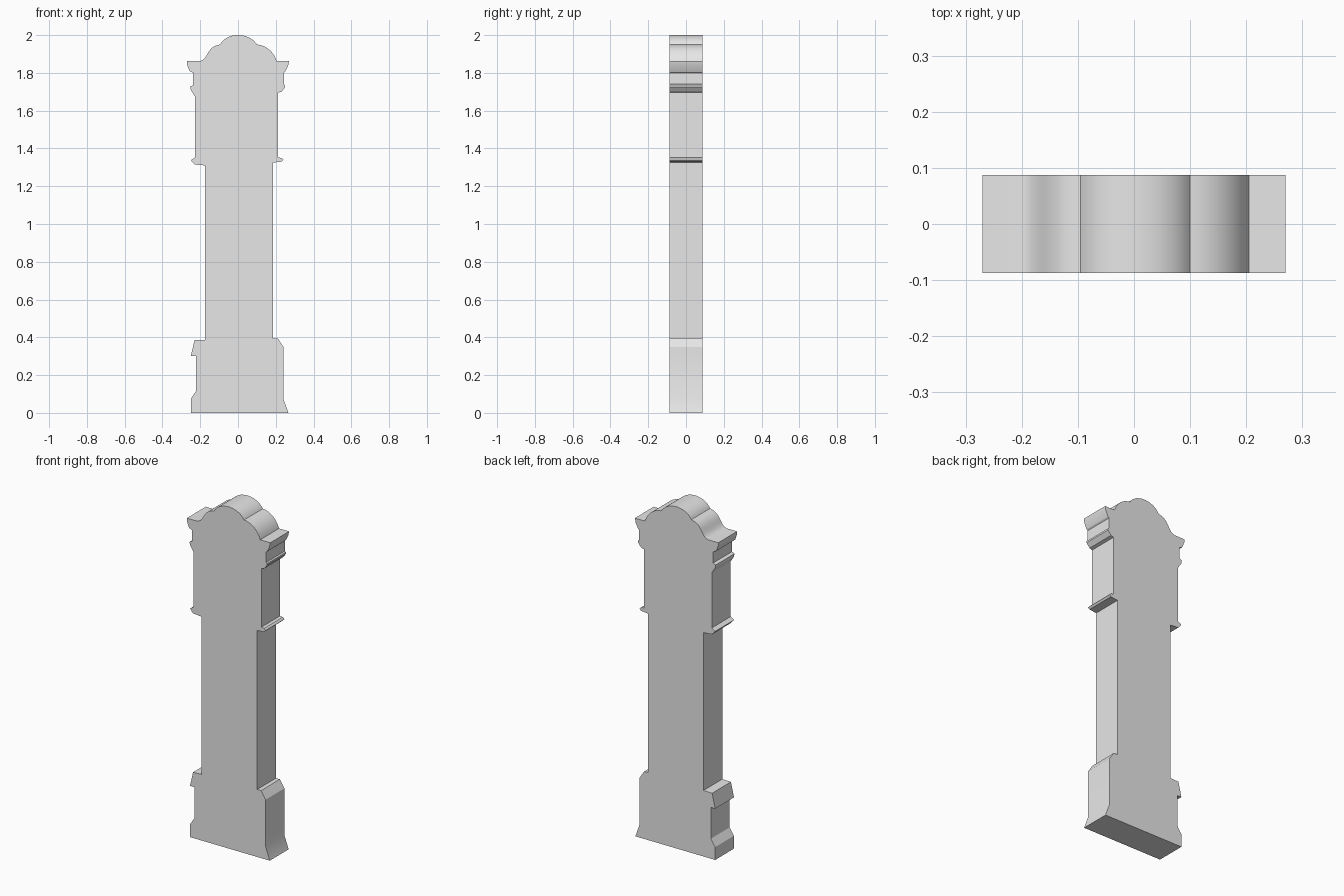
import bpy
import bmesh
from mathutils import Vector
from mathutils.geometry import interpolate_bezier

default_cube = bpy.data.objects.get("Cube")
if default_cube:
    bpy.data.objects.remove(default_cube, do_unlink=True)

HALF_DEPTH = 0.087
CURVE_STEPS = 20


def make_material(name, colour):
    material = bpy.data.materials.new(name)
    material.use_nodes = True
    material.diffuse_color = colour
    for node in material.node_tree.nodes:
        if node.type == "BSDF_PRINCIPLED":
            node.inputs["Base Color"].default_value = colour
    return material


def curve(*handles):
    """Sample a smooth moulding curve through the profile plane."""
    samples = interpolate_bezier(*[Vector(h) for h in handles], CURVE_STEPS)
    return [(p.x, p.y) for p in samples]


def extrude_profile(name, outline, half_depth, material):
    """Make a solid by extruding an x-z outline from front to back."""
    bm = bmesh.new()
    corners = [bm.verts.new((x, -half_depth, z)) for x, z in outline]
    front = bm.faces.new(corners)
    result = bmesh.ops.extrude_face_region(bm, geom=[front], use_keep_orig=True)
    moved = [g for g in result["geom"] if isinstance(g, bmesh.types.BMVert)]
    bmesh.ops.translate(bm, verts=moved, vec=(0, half_depth * 2, 0))
    bmesh.ops.recalc_face_normals(bm, faces=bm.faces)
    mesh = bpy.data.meshes.new(name)
    bm.to_mesh(mesh)
    bm.free()
    mesh.materials.append(material)
    obj = bpy.data.objects.new(name, mesh)
    bpy.context.collection.objects.link(obj)
    return obj


# Left side of the plinth, flared foot up to the chamfered shoulder
left_plinth = [(.267, 0), (.24, .075), (.24, .35), (.21, .395), (.185, .395)]

# Left side of the hood: lower lip, wall, collar moulding and cornice
left_hood = [(.185, 1.325), (.23, 1.33), (.24, 1.34), (.23, 1.35),
             (.212, 1.352), (.212, 1.695), (.23, 1.7), (.25, 1.725),
             (.25, 1.735), (.243, 1.74), (.243, 1.8), (.25, 1.806),
             (.265, 1.837), (.27, 1.862)]

# Arched top: two shoulders either side of a central dome
left_shoulder = curve((.205, 1.862), (.193, 1.9), (.16, 1.945), (.1, 1.95))
dome = curve((.1, 1.95), (.06, 2.017), (-.06, 2.017), (-.095, 1.95))
right_shoulder = curve((-.095, 1.95), (-.17, 1.94),
                       (-.155, 1.87), (-.205, 1.862))
arched_top = left_shoulder + dome[1:] + right_shoulder[1:]

# Right side of the hood, from cornice down to the lower lip
right_hood = [(-.27, 1.862), (-.27, 1.845), (-.257, 1.81), (-.237, 1.8),
              (-.237, 1.735), (-.253, 1.727), (-.25, 1.71), (-.228, 1.675),
              (-.228, 1.352), (-.25, 1.338), (-.23, 1.315), (-.175, 1.31)]

# Right side of the plinth, with its overhanging shoulder and stepped foot
right_plinth = [(-.175, .387), (-.23, .385), (-.25, .3), (-.222, .3),
                (-.222, .117), (-.25, .075), (-.25, 0)]

grey = make_material("plain grey", (0.8, 0.8, 0.8, 1))
outline = left_plinth + left_hood + arched_top + right_hood + right_plinth
clock_case = extrude_profile("clock_case", outline, HALF_DEPTH, grey)

# Smooth the arched top while keeping the moulding edges crisp
bpy.ops.object.select_all(action="DESELECT")
clock_case.select_set(True)
bpy.context.view_layer.objects.active = clock_case
bpy.ops.object.shade_smooth_by_angle(angle=0.35)
